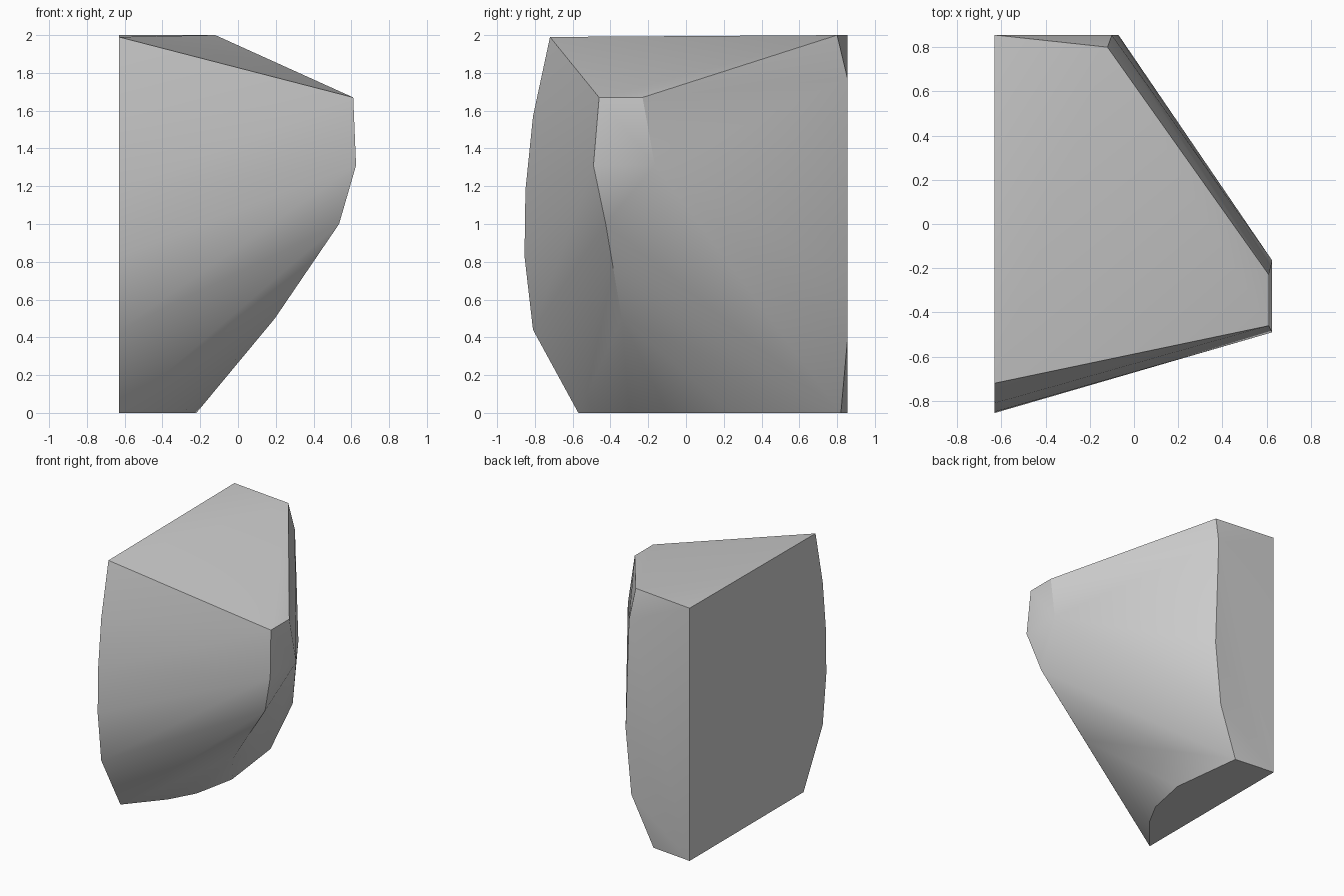
import bpy, bmesh
from math import radians

cube = bpy.data.objects.get("Cube")
if cube:
    bpy.data.objects.remove(cube, do_unlink=True)

# Plain stone colour
stone = bpy.data.materials.new("stone_grey")
stone.use_nodes = True
grey = (0.6, 0.6, 0.6, 1)
stone.diffuse_color = grey
stone.node_tree.nodes["Principled BSDF"].inputs["Base Color"].default_value = grey

SIDE, BACK = -0.63, 0.855  # the two flat cut planes

# Curved front profile lying in the flat side plane
front_profile = [(SIDE, y, z) for y, z in [
    (-0.72, 1.99), (-0.81, 1.57), (-0.85, 1.18),
    (-0.855, 0.83), (-0.81, 0.44), (-0.57, 0)]]
# Upright corner where the two cut planes meet
corner = [(SIDE, BACK, 0), (SIDE, BACK, 2)]
# Blunt nose
nose = [(0.61, -0.46, 1.67), (0.625, -0.49, 1.31), (0.535, -0.425, 1.0),
        (0.195, -0.34, 0.5), (0.61, -0.23, 1.67), (0.625, -0.165, 1.31)]
# Far edge of the back face
back_edge = [(-0.12, 0.80, 2), (-0.1, BACK, 1.77), (-0.07, BACK, 0.9),
             (-0.12, BACK, 0.39), (-0.29, 0.82, 0)]
# Rounded edge of the base
base_edge = [(-0.22, 0.24, 0), (-0.29, -0.1, 0), (-0.4, -0.3, 0)]

# Wrap the outlines in one solid boulder
bm = bmesh.new()
for point in front_profile + corner + nose + back_edge + base_edge:
    bm.verts.new(point)
hull = bmesh.ops.convex_hull(bm, input=bm.verts)
loose = [v for v in bm.verts if not v.link_faces]
bmesh.ops.delete(bm, geom=loose, context='VERTS')
bmesh.ops.dissolve_limit(bm, angle_limit=radians(0.5),
                         verts=bm.verts, edges=bm.edges)
bmesh.ops.recalc_face_normals(bm, faces=bm.faces)
mesh = bpy.data.meshes.new("boulder")
bm.to_mesh(mesh)
bm.free()
mesh.materials.append(stone)

boulder = bpy.data.objects.new("boulder", mesh)
bpy.context.collection.objects.link(boulder)
bpy.ops.object.select_all(action='DESELECT')
boulder.select_set(True)
bpy.context.view_layer.objects.active = boulder
bpy.ops.object.shade_smooth_by_angle(angle=radians(30))
